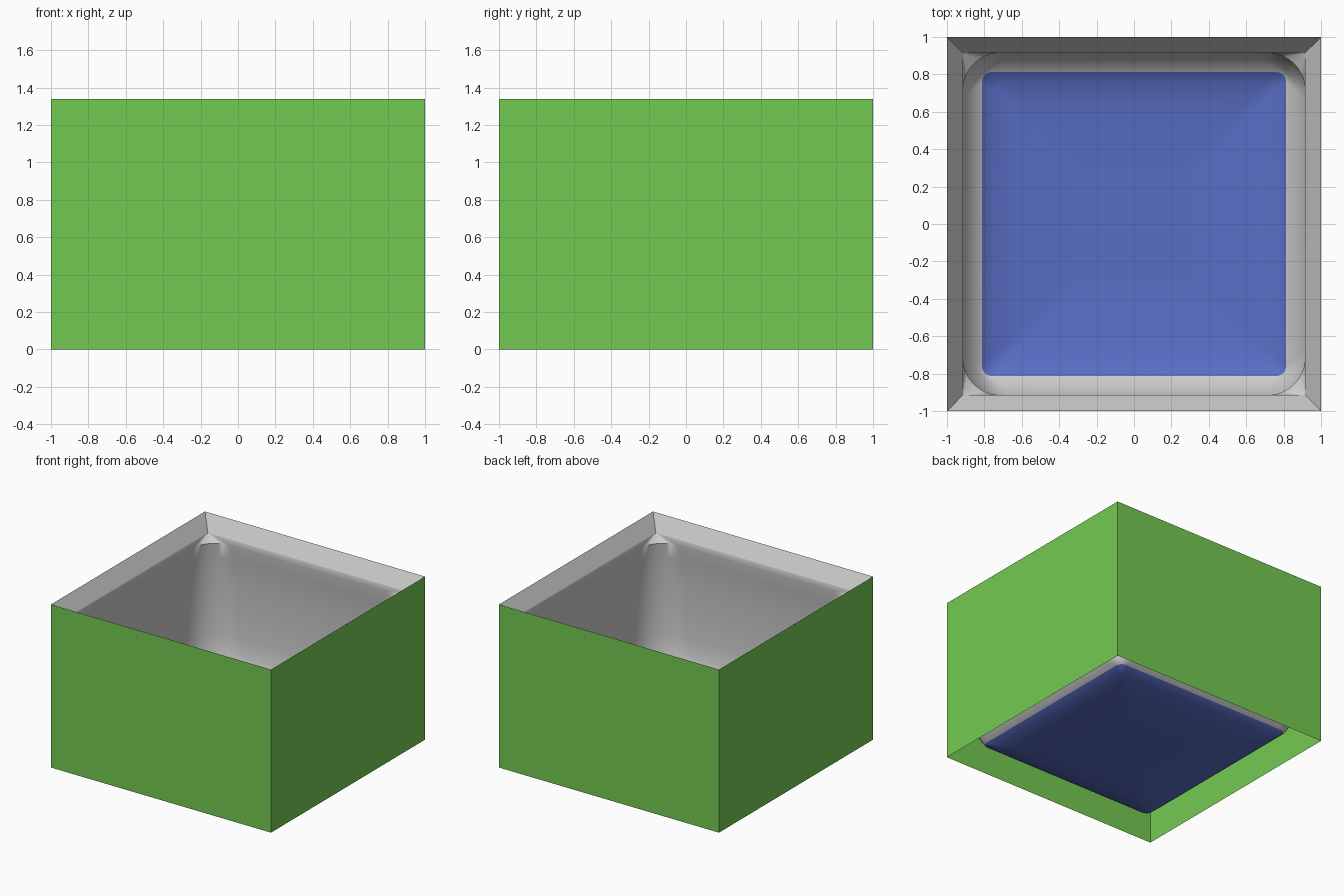
import bpy, bmesh, math

if "Cube" in bpy.data.objects:
    bpy.data.objects.remove(bpy.data.objects["Cube"])


def material(name, rgb):
    m = bpy.data.materials.new(name)
    m.diffuse_color = (*rgb, 1)
    m.use_nodes = True
    m.node_tree.nodes["Principled BSDF"].inputs["Base Color"].default_value = m.diffuse_color
    return m


def ring(a, r, z, n=10):
    """Rounded square of half size a and corner radius r (r = 0: four corners)."""
    if r == 0:
        return [(sx * a, sy * a, z) for sx, sy in ((1, 1), (-1, 1), (-1, -1), (1, -1))]
    pts = []
    for q, (sx, sy) in enumerate(((1, 1), (-1, 1), (-1, -1), (1, -1))):
        for i in range(n + 1):
            t = math.pi / 2 * (q + i / n)
            pts.append((sx * (a - r) + r * math.cos(t), sy * (a - r) + r * math.sin(t), z))
    return pts


def loft(name, rows, mats=(), split=None, cap=False, smooth=False):
    """Skin a stack of rings; rows from index split on use the second material."""
    bm = bmesh.new()
    rings = [[bm.verts.new(p) for p in ring(*row)] for row in rows]
    for k, (u, v) in enumerate(zip(rings, rings[1:])):
        for i in range(len(u)):
            j = (i + 1) % len(u)
            f = bm.faces.new((u[i], v[i], v[j], u[j]))
            f.material_index = int(split is not None and k >= split)
    if cap:
        bm.faces.new(rings[-1]).material_index = int(split is not None)
    me = bpy.data.meshes.new(name)
    bm.to_mesh(me)
    bm.free()
    for m in mats:
        me.materials.append(m)
    ob = bpy.data.objects.new(name, me)
    bpy.context.collection.objects.link(ob)
    if smooth:
        bpy.ops.object.select_all(action='DESELECT')
        ob.select_set(True)
        bpy.context.view_layer.objects.active = ob
        bpy.ops.object.shade_smooth_by_angle(angle=math.radians(50))
    return ob


green = material("green", (0.175, 0.59, 0.083))
blue = material("blue", (0.10, 0.155, 0.56))

# Outer sleeve: four thin walls, open at top and bottom
loft("outer_walls", [(1, 0, 1.34), (1, 0, 0)], [green])

# Sloping lip from the outer rim in to the liner
loft("rim_lip", [(1, 0, 1.34), (0.915, 0, 1.22)])

# Soft liner: corner gussets, bulging walls, rounded base with blue floor
liner = [(0.915, 0.004, 1.22), (0.915, 0.20, 1.17), (0.935, 0.24, 1.05),
         (0.95, 0.27, 0.85), (0.955, 0.28, 0.6), (0.95, 0.28, 0.4),
         (0.937, 0.27, 0.28), (0.905, 0.23, 0.185), (0.86, 0.15, 0.13),
         (0.812, 0.05, 0.09), (0.75, 0.05, 0.06), (0.62, 0.04, 0.035),
         (0.3, 0.03, 0.02)]
loft("liner", liner, [None, blue], split=9, cap=True, smooth=True)
